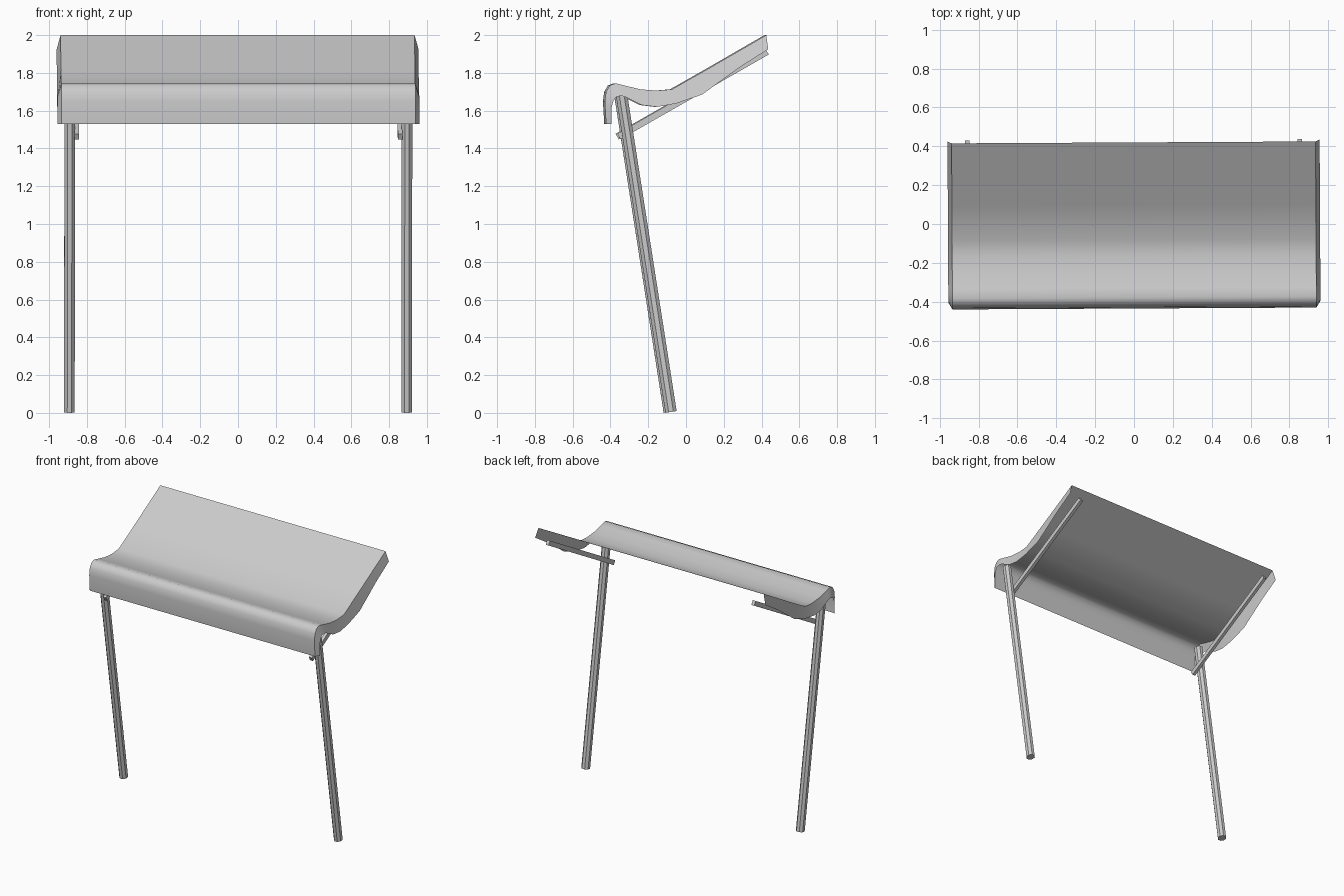
import bpy, bmesh, math
from mathutils import Vector, Matrix

if "Cube" in bpy.data.objects:
    bpy.data.objects.remove(bpy.data.objects["Cube"])

YAW = Matrix.Rotation(math.radians(0.3), 4, 'Z')

# (y, z) of the roof sheet, and of the hanging edge of its end flanges
SHEET = [(-.428, 1.53), (-.435, 1.65), (-.428, 1.70), (-.409, 1.733), (-.378, 1.745), (-.33, 1.733),
         (-.246, 1.713), (-.16, 1.706), (-.08, 1.713), (.1, 1.815), (.28, 1.919), (.42, 2.0)]
FLANGE = [(-.40, 1.53), (-.40, 1.61), (-.392, 1.645), (-.378, 1.67), (-.35, 1.68), (-.32, 1.67),
          (-.24, 1.63), (-.16, 1.62), (-.06, 1.637), (.08, 1.685), (.28, 1.83), (.43, 1.925)]


def finish(name, bm):
    bmesh.ops.recalc_face_normals(bm, faces=bm.faces)
    bm.transform(YAW)
    mesh = bpy.data.meshes.new(name)
    bm.to_mesh(mesh)
    bm.free()
    obj = bpy.data.objects.new(name, mesh)
    bpy.context.collection.objects.link(obj)
    return obj


def bar(name, start, end, sides, width, depth):
    """Straight bar between two points with a regular cross-section."""
    start, end = Vector(start), Vector(end)
    axis = end - start
    bm = bmesh.new()
    r = 0.5 / math.cos(math.pi / sides)
    bmesh.ops.create_cone(bm, cap_ends=True, segments=sides, radius1=r, radius2=r, depth=axis.length,
                          matrix=Matrix.Rotation(math.pi / sides, 4, 'Z'))
    bm.transform(Matrix.Diagonal((width, depth, 1, 1)))
    # tilt only in the side plane, so the section stays square to x
    tilt = Matrix.Rotation(-math.atan2(axis.y, axis.z), 4, 'X')
    bm.transform(Matrix.Translation((start + end) / 2) @ tilt)
    return finish(name, bm)


# Roof: bent sheet with flared, hanging end flanges
bm = bmesh.new()
rows = [(-.958, FLANGE), (-.937, SHEET), (.937, SHEET), (.958, FLANGE)]
rings = [[bm.verts.new((x, y, z)) for y, z in prof] for x, prof in rows]
for a, b in zip(rings, rings[1:]):
    for i in range(len(a) - 1):
        bm.faces.new((a[i], b[i], b[i + 1], a[i + 1]))
roof = finish("roof_sheet", bm)
bpy.context.view_layer.objects.active = roof
roof.select_set(True)
bpy.ops.object.shade_smooth_by_angle(angle=math.radians(40))

# Leaning posts and sloping roof rails, one of each per side
for side, s in (("left", -1), ("right", 1)):
    bar(side + "_post", (s * .893, -.084, .005), (s * .893, -.345, 1.68), 8, .056, .06)
    bar(side + "_roof_rail", (s * .856, -.36, 1.463), (s * .856, .425, 1.912), 4, .024, .034)
